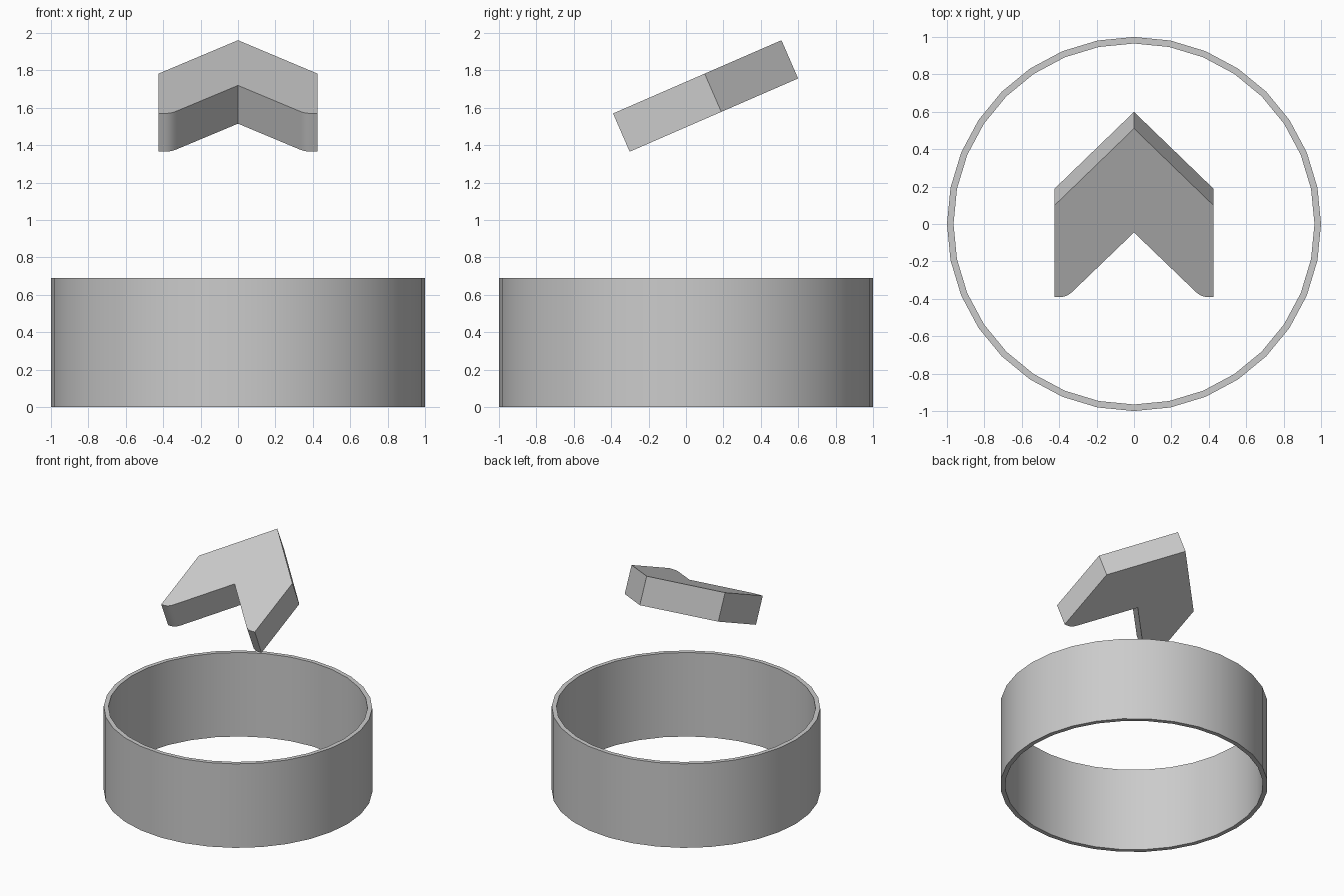
import bpy, bmesh
from math import sin, cos, pi, radians

if "Cube" in bpy.data.objects:
    bpy.data.objects.remove(bpy.data.objects["Cube"])


def make_object(name, bm):
    bmesh.ops.recalc_face_normals(bm, faces=bm.faces)
    mesh = bpy.data.meshes.new(name)
    bm.to_mesh(mesh)
    bm.free()
    ob = bpy.data.objects.new(name, mesh)
    bpy.context.collection.objects.link(ob)
    bpy.ops.object.select_all(action='DESELECT')
    ob.select_set(True)
    bpy.context.view_layer.objects.active = ob
    bpy.ops.object.shade_smooth_by_angle(angle=radians(30))
    return ob


# Open ring: a rectangular section swept around z
N, R_OUT, R_IN, H = 32, 1.0, 0.965, 0.69
bm = bmesh.new()
section = [(R_OUT, 0), (R_OUT, H), (R_IN, H), (R_IN, 0)]
rings = [[bm.verts.new((r * cos(2 * pi * i / N), r * sin(2 * pi * i / N), z))
          for r, z in section] for i in range(N)]
for i in range(N):
    a, b = rings[i], rings[(i + 1) % N]
    for j in range(4):
        k = (j + 1) % 4
        bm.faces.new((a[j], b[j], b[k], a[k]))
make_object("ring_band", bm)

# Floating arrow: mirrored outline with rounded inner toes, extruded
THICK = 0.223
start, corner, end = (0.393, 0), (0.357, 0), (0.327, 0.033)
toe = [tuple((1 - t) ** 2 * s + 2 * t * (1 - t) * c + t * t * e
             for s, c, e in zip(start, corner, end))
       for t in [i / 5 for i in range(6)]]
half = [(0.425, 0.534), (0.425, 0)] + toe
outline = ([(0, 0.982)] + half + [(0, 0.376)]
           + [(-x, y) for x, y in reversed(half)])
bm = bmesh.new()
face = bm.faces.new([bm.verts.new((x, y, 0)) for x, y in outline])
ext = bmesh.ops.extrude_face_region(bm, geom=[face], use_keep_orig=True)
bmesh.ops.translate(bm, vec=(0, 0, -THICK),
                    verts=[v for v in ext["geom"]
                           if isinstance(v, bmesh.types.BMVert)])
arrow = make_object("arrow_plate", bm)
arrow.location = (0, -0.39, 1.57)
arrow.rotation_euler.x = radians(23.5)
